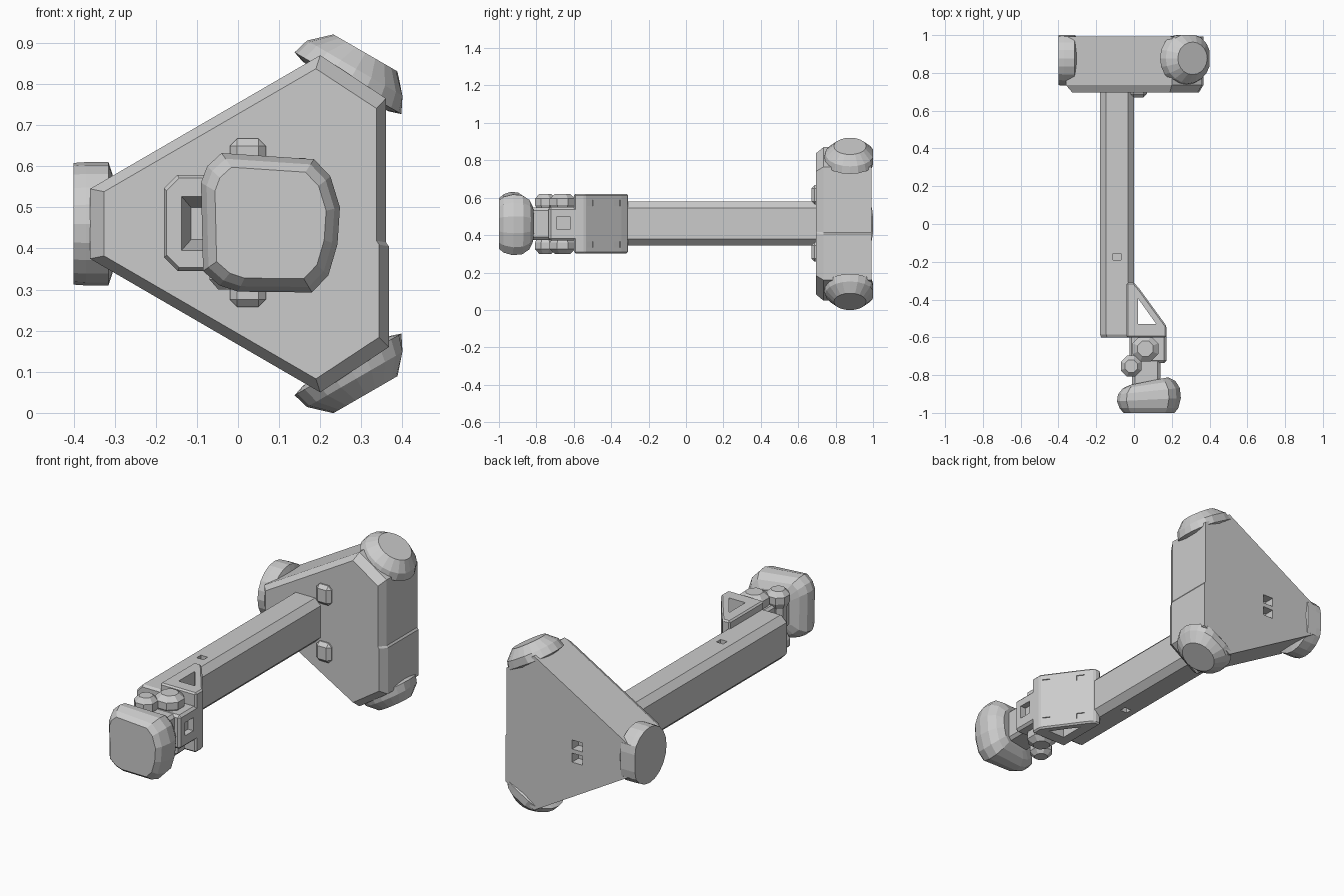
import bpy, bmesh
from math import sin, cos, pi, radians
from mathutils import Vector

if "Cube" in bpy.data.objects:
    bpy.data.objects.remove(bpy.data.objects["Cube"])


def loft(name, rings):
    """Closed solid through matching rings of 3D points."""
    bm = bmesh.new()
    vs = [[bm.verts.new(p) for p in r] for r in rings]
    n = len(rings[0])
    for a, b in zip(vs, vs[1:]):
        for i in range(n):
            j = (i + 1) % n
            bm.faces.new((a[i], a[j], b[j], b[i]))
    bm.faces.new(vs[0])
    bm.faces.new(vs[-1][::-1])
    bmesh.ops.recalc_face_normals(bm, faces=bm.faces)
    me = bpy.data.meshes.new(name)
    bm.to_mesh(me)
    bm.free()
    ob = bpy.data.objects.new(name, me)
    bpy.context.collection.objects.link(ob)
    return ob


def apply(ob, kind, **props):
    m = ob.modifiers.new(kind, kind)
    for k, v in props.items():
        setattr(m, k, v)
    bpy.context.view_layer.objects.active = ob
    bpy.ops.object.modifier_apply(modifier=m.name)


def box(name, x0, x1, y0, y1, z0, z1, bevel=0):
    ring = lambda z: [(x0, y0, z), (x1, y0, z), (x1, y1, z), (x0, y1, z)]
    ob = loft(name, [ring(z0), ring(z1)])
    if bevel:
        apply(ob, 'BEVEL', width=bevel, segments=1)
    return ob


def cut(ob, cutter):
    apply(ob, 'BOOLEAN', operation='DIFFERENCE', object=cutter, solver='EXACT')
    bpy.data.objects.remove(cutter)


def xz_ring(pts, y, s=1.0, c=(0, 0), shear=0.0):
    return [(c[0] + (x - c[0]) * s, y + shear * (x - c[0]), c[1] + (z - c[1]) * s)
            for x, z in pts]


# Triangular base plate with chamfered front rim
CX, CZ = 0.07, 0.46
plate_pts = [(-0.36, 0.375), (0.2, 0.05), (0.367, 0.16), (0.367, 0.405),
             (0.36, 0.415), (0.36, 0.765), (0.2, 0.87), (-0.36, 0.545)]
plate = loft("base_plate", [xz_ring(plate_pts, 0.695, 0.92, (CX, CZ)),
                            xz_ring(plate_pts, 0.735), xz_ring(plate_pts, 0.993)])
for z in (0.39, 0.46):
    cut(plate, box("cutter", -0.085, -0.025, 0.94, 1.1, z - 0.024, z + 0.024))

# Round pads at the three corners, flattened at the back
rim = [(0.385, 0.12), (0.395, 0.15), (0.435, 0.138), (0.48, 0.09)]
rim_left = [(0.375, 0.12), (0.385, 0.15), (0.44, 0.15), (0.47, 0.148)]
for label, ang, prof in (("left", 180, rim_left), ("upper", 60, rim), ("lower", -60, rim)):
    d = Vector((cos(radians(ang)), 0, sin(radians(ang))))
    t = Vector((-d.z, 0, d.x))
    rings = []
    for dist, r in prof:
        ring = []
        for i in range(20):
            a = 2 * pi * i / 20
            p = Vector((CX, 0.877, CZ)) + d * dist + t * r * cos(a) + Vector((0, r * sin(a) * 0.96, 0))
            ring.append((min(p.x, 0.4), min(p.y, 1.0), p.z))
        rings.append(ring)
    loft(label + "_corner_pad", rings)

# Small clips on the plate front
for label, z in (("upper", 0.615), ("lower", 0.31)):
    box(label + "_plate_clip", -0.02, 0.068, 0.67, 0.72, z - 0.052, z + 0.052, 0.018)

# Long chamfered beam with an open front end and two slots
beam_pts = [(-0.18, 0.378), (-0.147, 0.345), (-0.033, 0.345), (0, 0.378),
            (0, 0.546), (-0.033, 0.579), (-0.147, 0.579), (-0.18, 0.546)]
beam = loft("beam", [xz_ring(beam_pts, -0.6, 0.93, (-0.09, 0.462)),
                     xz_ring(beam_pts, -0.585), xz_ring(beam_pts, 0.72)])
mouth = [(-0.142, 0.39), (-0.045, 0.39), (-0.045, 0.532), (-0.142, 0.532)]
cut(beam, loft("cutter", [xz_ring(mouth, -0.62), xz_ring(mouth, -0.5, 0.55, (-0.08, 0.46))]))
for z in (0.345, 0.579):
    cut(beam, box("cutter", -0.11, -0.07, -0.19, -0.155, z - 0.03, z + 0.03))

# Triangular bracket with a through hole and four bolt pockets
tri = [(-0.04, -0.6), (0.172, -0.6), (0.172, -0.54), (0.03, -0.345), (0, -0.31), (-0.04, -0.31)]
hole = [(0.022, -0.53), (0.118, -0.53), (0.022, -0.395)]
prism = lambda name, pts, z0, z1: loft(name, [[(x, y, z) for x, y in pts] for z in (z0, z1)])
bracket = prism("triangle_bracket", tri, 0.303, 0.62)
apply(bracket, 'BEVEL', width=0.008, segments=1)
cut(bracket, prism("cutter", hole, 0.2, 0.7))
for x, y in ((0.045, -0.365), (0.15, -0.51)):
    for z in (0.35, 0.572):
        pocket = [(x - 0.015, y + 0.01), (x + 0.009, y - 0.022), (x + 0.04, y + 0.002), (x + 0.016, y + 0.034)]
        cut(bracket, prism("cutter", pocket, z - 0.015, z + 0.015))

# Hinge body, neck and upright pivots
hinge = box("hinge_body", -0.025, 0.172, -0.735, -0.58, 0.37, 0.55, 0.012)
cut(hinge, box("cutter", 0.14, 0.2, -0.69, -0.62, 0.43, 0.5))
box("hinge_neck", -0.01, 0.14, -0.87, -0.7, 0.375, 0.548, 0.015)
for label, x, y, r in (("main", 0.06, -0.66, 0.07), ("small", -0.015, -0.752, 0.056)):
    rings = []
    for z, s in ((0.3, 0.6), (0.325, 1), (0.36, 1), (0.39, 0.75),
                 (0.53, 0.75), (0.56, 1), (0.595, 1), (0.62, 0.6)):
        rings.append([(x + r * s * cos(2 * pi * i / 8 + pi / 8) * 1.06,
                       y + r * s * sin(2 * pi * i / 8 + pi / 8) * 1.06, z) for i in range(8)])
    loft(label + "_pivot", rings)

# Rounded head block
head_pts = [(-0.09, 0.56), (-0.075, 0.6), (-0.04, 0.632), (0.185, 0.617), (0.225, 0.575),
            (0.248, 0.5), (0.242, 0.41), (0.22, 0.335), (0.18, 0.293), (0.0, 0.295),
            (-0.045, 0.31), (-0.085, 0.345)]
loft("head_block", [xz_ring(head_pts, y, s, (0.08, 0.46), k) for y, s, k in
                    ((-1.0, 0.8, 0), (-0.975, 0.92, 0), (-0.93, 1, 0.05),
                     (-0.885, 0.97, 0.1), (-0.85, 0.82, 0.12), (-0.832, 0.6, 0.12))])
